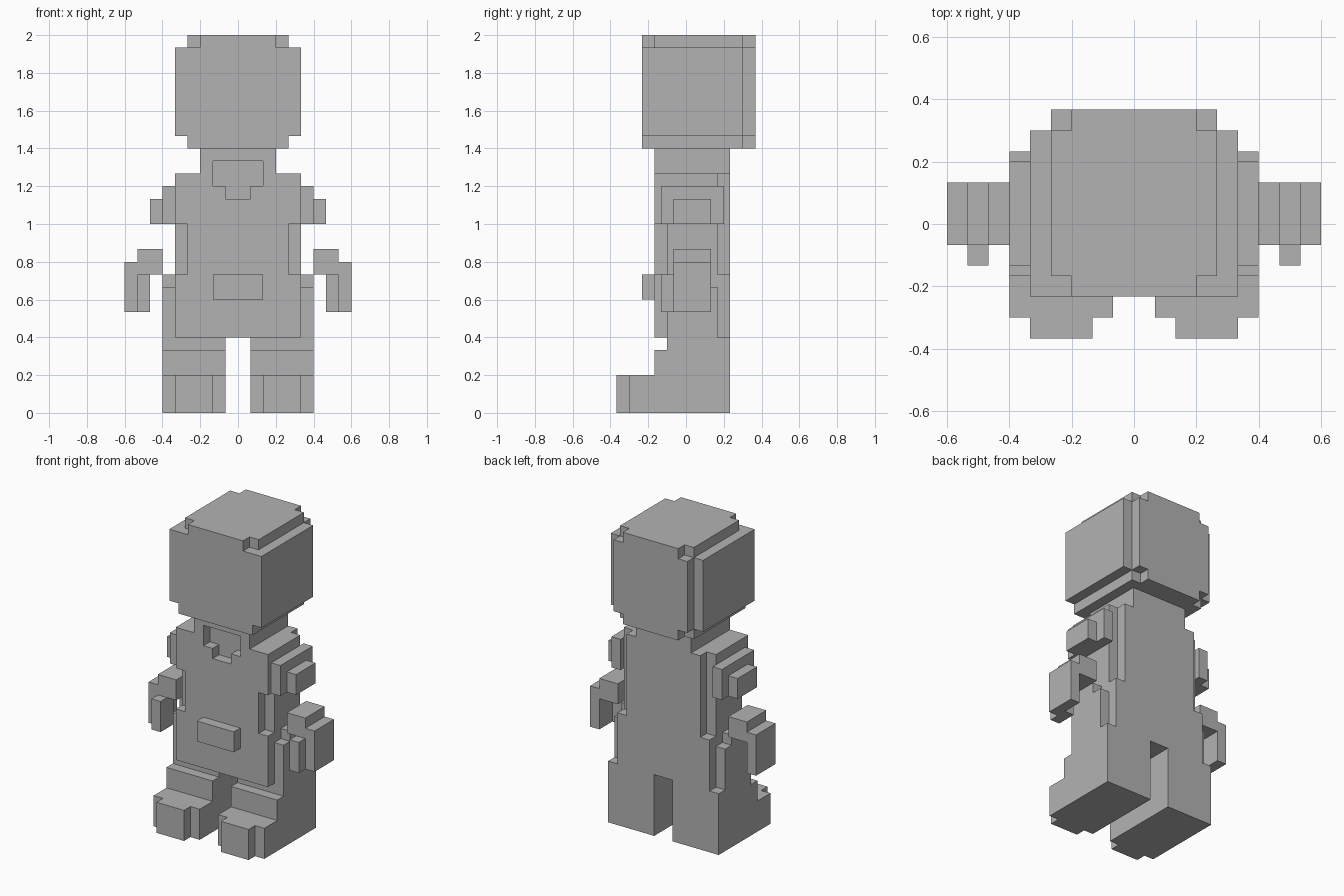
import bpy
import bmesh
from mathutils import Vector

if "Cube" in bpy.data.objects:
    bpy.data.objects.remove(bpy.data.objects["Cube"], do_unlink=True)

U = 2 / 30          # one block unit
MID = 5.5           # depth is counted in blocks from the toe tips

grey = bpy.data.materials.new("plain grey")
grey.use_nodes = True
COLOUR = (0.45, 0.45, 0.45, 1)
grey.diffuse_color = COLOUR
grey.node_tree.nodes["Principled BSDF"].inputs["Base Color"].default_value = COLOUR


def make(name, bm, mirror=False):
    """Turn block units into an object, optionally mirrored to the other side."""
    for v in bm.verts:
        v.co = Vector((v.co.x, v.co.y - MID, v.co.z)) * U
    bmesh.ops.recalc_face_normals(bm, faces=bm.faces)
    mesh = bpy.data.meshes.new(name)
    bm.to_mesh(mesh)
    bm.free()
    mesh.materials.append(grey)
    obj = bpy.data.objects.new(name, mesh)
    bpy.context.collection.objects.link(obj)
    if mirror:
        obj.modifiers.new("both sides", 'MIRROR').use_axis[0] = True
    return obj


def add_prism(bm, points, direction):
    face = bm.faces.new([bm.verts.new(p) for p in points])
    new = bmesh.ops.extrude_face_region(bm, geom=[face])["geom"]
    moved = [g for g in new if isinstance(g, bmesh.types.BMVert)]
    bmesh.ops.translate(bm, verts=moved, vec=direction)


def symmetric(half):
    """Complete a half outline across the centre line."""
    return half + [(-x, t) for x, t in reversed(half)]


def front_prism(name, half, y0, y1):
    bm = bmesh.new()
    add_prism(bm, [(x, y0, z) for x, z in symmetric(half)], (0, y1 - y0, 0))
    return make(name, bm)


def plan_prism(name, half, z0, z1):
    bm = bmesh.new()
    add_prism(bm, [(x, y, z0) for x, y in symmetric(half)], (0, 0, z1 - z0))
    return make(name, bm)


def block(name, xs, ys, zs, mirror=True):
    bm = bmesh.new()
    corners = [(xs[0], ys[0]), (xs[1], ys[0]), (xs[1], ys[1]), (xs[0], ys[1])]
    add_prism(bm, [(x, y, zs[0]) for x, y in corners], (0, 0, zs[1] - zs[0]))
    return make(name, bm, mirror)


# Head in three layers
plan_prism("head_base", [(4, 2), (4, 10), (3, 10), (3, 11)], 21, 22)
plan_prism("head", [(5, 2), (5, 10), (4, 10), (4, 11)], 22, 29)
plan_prism("head_crown", [(3, 2), (3, 3), (4, 3), (4, 10), (3, 10), (3, 11)], 29, 30)

# Torso with neck and a recessed collar
torso = front_prism("torso", [(4, 11), (4, 19), (3, 19), (3, 21)], 3, 9)
cutter = front_prism("collar_cutter", [(1, 17), (1, 18), (2, 18), (2, 20)], 2, 4)
cutter.hide_render = True
cutter.hide_viewport = True
cut = torso.modifiers.new("collar", 'BOOLEAN')
cut.operation = 'DIFFERENCE'
cut.solver = 'EXACT'
cut.object = cutter
block("chest_side", (4, 5), (3, 8), (15, 19))
block("waist_side", (4, 5), (4, 8), (11, 15))

# Arms
block("shoulder", (5, 6), (3.5, 8.5), (15, 18))
block("sleeve", (6, 7), (4.5, 7.5), (15, 17))
block("wrist", (6, 8), (4.5, 7.5), (11, 13))
block("hand", (8, 9), (4.5, 7.5), (8, 12))
block("thumb", (7, 8), (3.5, 5.5), (8, 11))

# Hips
block("hips", (-5, 5), (3, 9), (6, 11), mirror=False)
block("buckle", (-2, 2), (2, 3), (9, 11), mirror=False)
block("hip_side", (5, 6), (4, 8), (6, 10))
block("hip_side_top", (5, 6), (5, 7), (10, 11))

# Legs from a side profile, with toe caps
profile = [(1, 0), (9, 0), (9, 6), (4, 6), (4, 5), (3, 5), (3, 3), (1, 3)]
leg = bmesh.new()
add_prism(leg, [(1, y, z) for y, z in profile], (5, 0, 0))
make("leg", leg, mirror=True)
block("toe", (2, 5), (0, 1), (0, 3))
